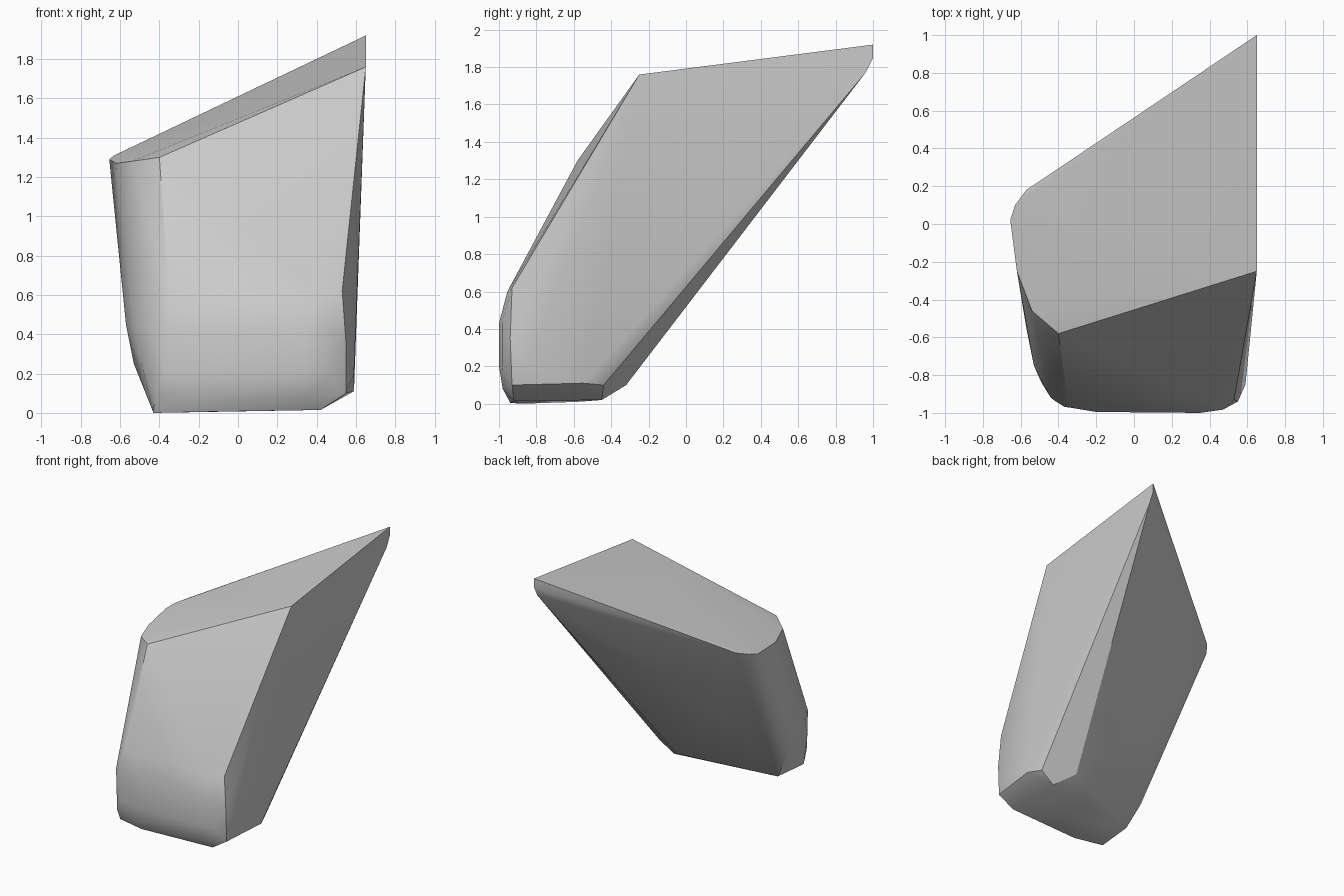
import bpy, bmesh, math

if "Cube" in bpy.data.objects:
    bpy.data.objects.remove(bpy.data.objects["Cube"])

# Key corner points of the chiselled boulder, grouped by zone
top_rim = [(.65, 1, 1.92), (.65, -.25, 1.76), (-.40, -.58, 1.30), (-.54, -.46, 1.28),
           (-.62, -.25, 1.27), (-.655, .02, 1.29), (-.63, .10, 1.31), (-.57, .18, 1.335)]
back_tip = [(.65, 1, 1.85), (.65, .96, 1.77)]
front_bulge = [(-.35, -.945, .60), (.42, -.955, .60), (.53, -.93, .62), (.55, -.94, .35),
               (-.20, -.98, .08), (.35, -.98, .08), (.55, -.93, .10), (-.42, -.935, .10)]
# Flat front band, repeated at two heights
front_band = [(x, y, z) for z in (.20, .43)
              for x, y in ((-.37, -.967), (-.20, -.995), (.35, -1), (.47, -.983))]
left_side = [(-.57, -.55, .45), (-.53, -.55, .25), (-.53, -.75, .45),
             (-.44, -.92, .42), (-.49, -.84, .25)]
right_foot = [(.59, -.85, .20), (.595, -.60, .20), (.59, -.55, .11), (.54, -.44, .10)]
underside = [(-.43, -.88, 0), (-.41, -.58, .01), (-.20, -.94, .005), (.42, -.92, .015),
             (.42, -.45, .02), (.30, -.32, .10), (-.29, 0, .72)]

# Wrap the corners in one faceted stone skin
bm = bmesh.new()
for p in top_rim + back_tip + front_bulge + front_band + left_side + right_foot + underside:
    bm.verts.new(p)
hull = bmesh.ops.convex_hull(bm, input=bm.verts[:])
loose = [v for v in bm.verts if not v.link_faces]
bmesh.ops.delete(bm, geom=loose, context='VERTS')
bmesh.ops.dissolve_limit(bm, angle_limit=math.radians(1.5), verts=bm.verts[:], edges=bm.edges[:])
bmesh.ops.recalc_face_normals(bm, faces=bm.faces[:])

mesh = bpy.data.meshes.new("boulder")
bm.to_mesh(mesh)
bm.free()
rock = bpy.data.objects.new("boulder", mesh)
bpy.context.collection.objects.link(rock)

# Plain grey stone
stone = bpy.data.materials.new("grey_stone")
stone.diffuse_color = (.6, .6, .6, 1)
stone.use_nodes = True
stone.node_tree.nodes["Principled BSDF"].inputs["Base Color"].default_value = stone.diffuse_color
mesh.materials.append(stone)

# Soft facets, crisp main edges
bpy.context.view_layer.objects.active = rock
rock.select_set(True)
bpy.ops.object.shade_smooth_by_angle(angle=math.radians(30))
